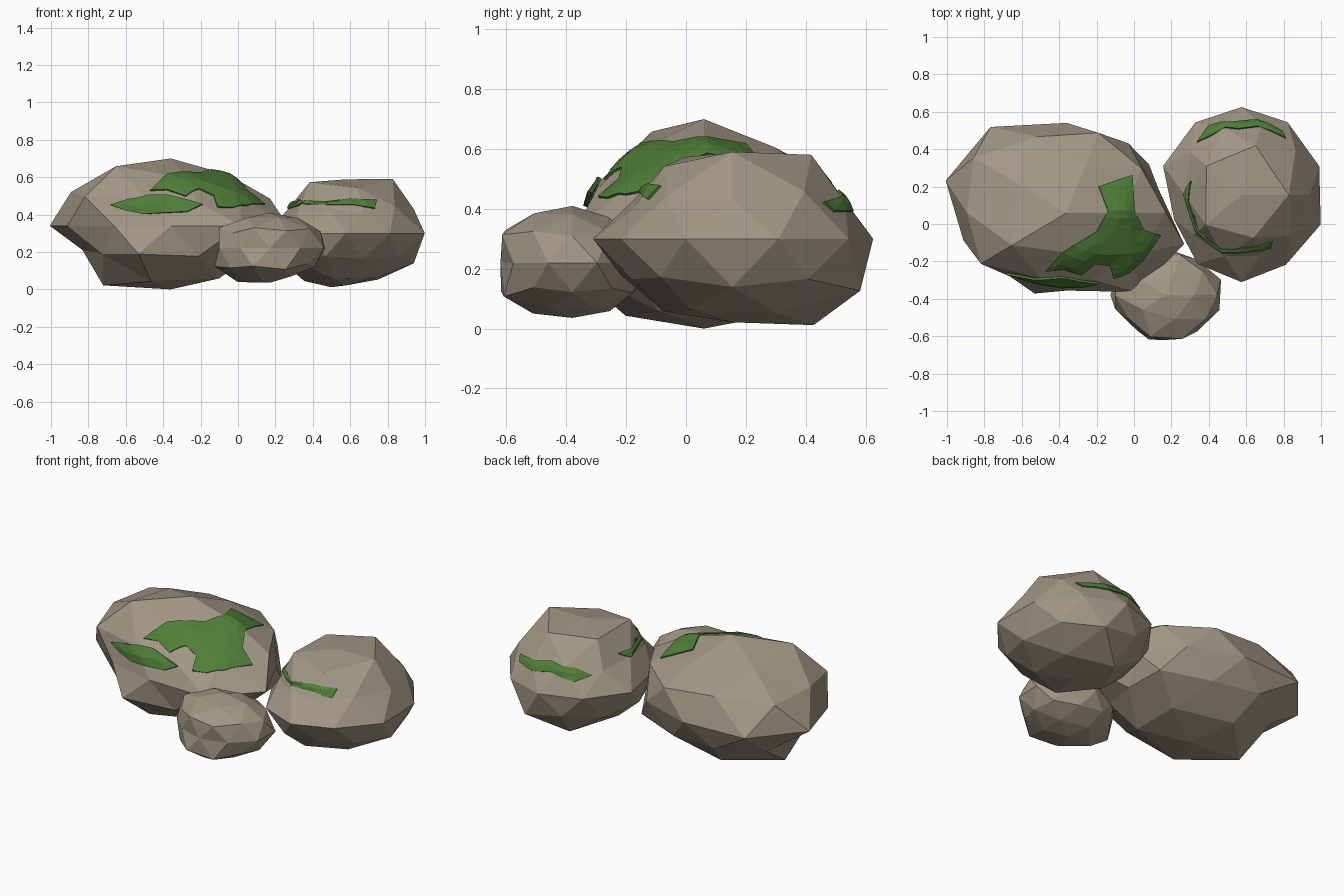
import bpy, bmesh, math
from mathutils import Vector
from mathutils.bvhtree import BVHTree

if "Cube" in bpy.data.objects:
    bpy.data.objects.remove(bpy.data.objects["Cube"])


def material(name, rgb):
    m = bpy.data.materials.new(name)
    m.diffuse_color = (*rgb, 1)
    m.use_nodes = True
    m.node_tree.nodes["Principled BSDF"].inputs["Base Color"].default_value = m.diffuse_color
    return m


STONE = material("stone", (0.36, 0.305, 0.235))
MOSS = material("moss", (0.08, 0.21, 0.04))


def add_object(name, bm, mat):
    me = bpy.data.meshes.new(name)
    bm.to_mesh(me)
    me.materials.append(mat)
    ob = bpy.data.objects.new(name, me)
    bpy.context.collection.objects.link(ob)
    return ob


def ring_order(v):
    # top to bottom, then counter-clockwise from +x
    ang = round(math.degrees(math.atan2(v.co.y, v.co.x))) % 360
    return (-round(v.co.z, 2), ang)


def rock(name, centre, radii, factors):
    """Icosphere whose vertices are pushed in or out, ring by ring."""
    bm = bmesh.new()
    bmesh.ops.create_icosphere(bm, subdivisions=2, radius=1)
    for v, f in zip(sorted(bm.verts, key=ring_order), sum(factors, [])):
        v.co = Vector(c + r * f * d for c, r, d in zip(centre, radii, v.co))
        v.co.z = max(v.co.z, 0)
    bm.normal_update()
    add_object(name, bm, STONE)
    return BVHTree.FromBMesh(bm)


# Large boulder
large = rock("large_rock", (-0.36, 0.06, 0.34), (0.66, 0.54, 0.36), [
    [1.0],
    [0.89, 0.87, 0.92, 1.04, 0.83],
    [0.88, 0.93, 0.95, 0.8, 0.82],
    [0.9, 0.93, 1.04, 0.96, 0.78],
    [0.78, 0.85, 0.89, 1.05, 1.03, 0.88, 0.78, 0.77, 0.97, 1.0],
    [0.92, 0.9, 0.8, 0.94, 0.82],
    [0.8, 0.85, 0.88, 0.8, 0.86],
    [0.9, 0.95, 1.04, 0.97, 0.92],
    [0.945]])

# Medium boulder on the right
medium = rock("medium_rock", (0.575, 0.155, 0.30), (0.42, 0.48, 0.30), [
    [0.96],
    [1.14, 1.1, 1.05, 1.07, 0.95],
    [1.0, 0.93, 0.85, 0.84, 0.91],
    [0.97, 0.92, 0.9, 0.84, 0.8],
    [1.04, 1.0, 0.98, 1.0, 1.05, 0.9, 0.95, 0.97, 0.96, 1.06],
    [1.0, 1.0, 0.97, 0.91, 0.95],
    [1.02, 1.1, 1.0, 0.93, 0.86],
    [0.97, 1.13, 1.0, 0.95, 0.93],
    [0.93]])

# Small stone in front
rock("small_rock", (0.17, -0.38, 0.22), (0.29, 0.25, 0.19), [
    [1.0],
    [1.0, 0.95, 0.98, 1.0, 1.02],
    [1.0, 0.95, 1.1, 1.1, 1.05],
    [1.05, 1.0, 1.12, 0.95, 1.1],
    [1.07, 0.95, 1.0, 1.0, 0.98, 0.98, 0.92, 0.96, 0.97, 1.04],
    [1.0, 1.0, 1.14, 1.12, 0.97],
    [0.98, 1.0, 1.02, 1.05, 1.13],
    [0.93, 1.0, 1.12, 1.05, 0.93],
    [0.97]])

# View name -> ray origin and direction for an outline point
CAST = {
    "top": (lambda u, v: (u, v, 3), (0, 0, -1)),
    "front": (lambda u, v: (u, -3, v), (0, 1, 0)),
    "back": (lambda u, v: (u, 3, v), (0, -1, 0)),
    "left": (lambda u, v: (-3, u, v), (1, 0, 0)),
}


def moss(name, tree, view, outline, cuts=2, lift=0.002):
    """Thin patch: a drawn outline draped over a rock."""
    origin, direction = CAST[view]
    bm = bmesh.new()
    face = bm.faces.new([bm.verts.new((u, v, 0)) for u, v in outline])
    bmesh.ops.triangulate(bm, faces=[face])
    bmesh.ops.subdivide_edges(bm, edges=bm.edges[:], cuts=cuts, use_grid_fill=True)
    for v in bm.verts:
        start = Vector(origin(v.co.x, v.co.y))
        hit, normal, _, dist = tree.ray_cast(start, Vector(direction))
        if hit is None:
            hit, normal, _, dist = tree.find_nearest(start + Vector(direction) * 2.7)
        # the middle bulges, the rim tapers into the stone
        v.co = hit + normal * (lift if v.is_boundary else lift + 0.006)
    bmesh.ops.triangulate(bm, faces=bm.faces[:])
    ob = add_object(name, bm, MOSS)
    mod = ob.modifiers.new("thickness", "SOLIDIFY")
    mod.thickness = 0.012
    mod.offset = 0


# Moss on the large boulder
moss("large_rock_top_moss", large, "top", [
    (-0.19, 0.2), (-0.01, 0.26), (0.0, 0.07), (0.05, -0.03), (0.14, -0.06),
    (0.04, -0.2), (-0.03, -0.26), (-0.11, -0.29), (-0.13, -0.22), (-0.21, -0.21),
    (-0.28, -0.27), (-0.38, -0.24), (-0.47, -0.25), (-0.38, -0.15),
    (-0.2, -0.04), (-0.14, 0.07)])
moss("large_rock_front_moss", large, "front", [
    (-0.68, 0.45), (-0.58, 0.48), (-0.48, 0.495), (-0.38, 0.495), (-0.19, 0.45),
    (-0.27, 0.41), (-0.5, 0.4), (-0.6, 0.42)], 1, 0.012)

# Moss on the medium boulder
moss("medium_rock_front_moss", medium, "front", [
    (0.32, 0.475), (0.47, 0.465), (0.6, 0.48), (0.74, 0.475), (0.73, 0.43),
    (0.62, 0.45), (0.48, 0.45), (0.36, 0.455)], 1)
moss("medium_rock_side_moss", medium, "left", [
    (0.23, 0.47), (0.12, 0.46), (0.0, 0.47), (-0.05, 0.465), (-0.04, 0.45),
    (0.05, 0.44), (0.16, 0.43), (0.2, 0.45)], 1)
moss("medium_rock_back_moss", medium, "back", [
    (0.34, 0.405), (0.42, 0.44), (0.56, 0.46), (0.66, 0.44), (0.81, 0.42),
    (0.79, 0.39), (0.66, 0.39), (0.54, 0.41), (0.4, 0.38)], 1)
